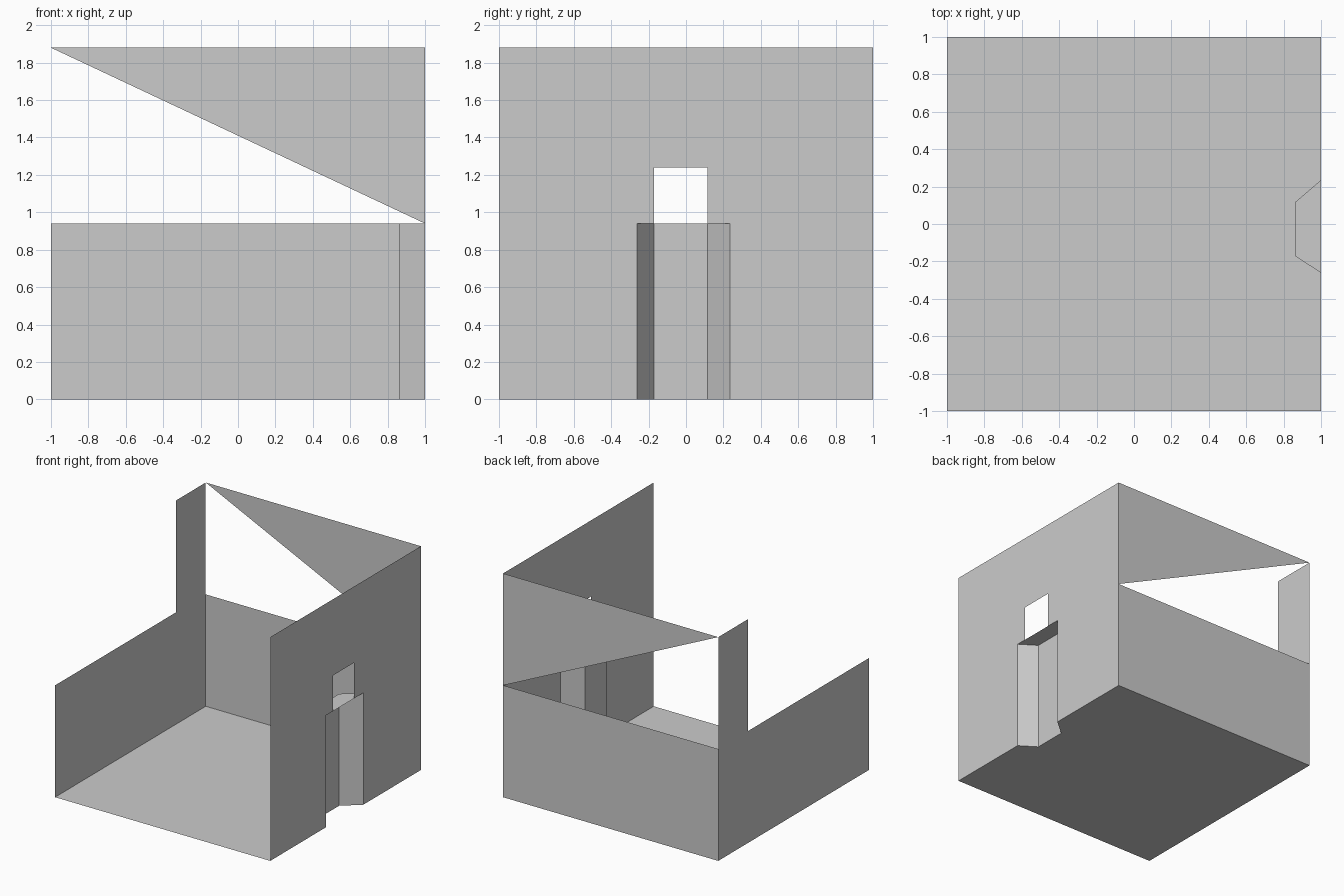
import bpy

if "Cube" in bpy.data.objects:
    bpy.data.objects.remove(bpy.data.objects["Cube"])

H, M = 1.88, 0.94          # full and half wall heights
D = 0.86                   # depth position of the recess back
A, B = -0.262, 0.235       # outer recess edges (y)
C, E = -0.17, 0.115        # inner recess edges (y)


def sheet(name, *outlines):
    """Thin object made of one flat face per outline."""
    verts, faces = [], []
    for o in outlines:
        faces.append(list(range(len(verts), len(verts) + len(o))))
        verts += o
    me = bpy.data.meshes.new(name)
    me.from_pydata(verts, [], faces)
    ob = bpy.data.objects.new(name, me)
    bpy.context.collection.objects.link(ob)
    return ob


def on_x(x, pts):
    return [(x, y, z) for y, z in pts]


def on_y(y, pts):
    return [(x, y, z) for x, z in pts]


# Floor, notched where the recess cuts in
sheet("floor", [(-1, -1, 0), (1, -1, 0), (1, A, 0), (D, C, 0),
                (D, E, 0), (1, B, 0), (1, 1, 0), (-1, 1, 0)])

# Right wall with recess opening and window above it
sheet("right_wall", on_x(1, [(-1, 0), (A, 0), (A, M), (C, M), (C, 1.24), (E, 1.24),
                             (E, M), (B, M), (B, 0), (1, 0), (1, H), (-1, H)]))

# Left wall: low, with a tall strip at the back corner
sheet("left_wall", on_x(-1, [(1, 0), (1, H), (0.605, H), (0.605, M), (-1, M), (-1, 0)]))

# Back wall: low panel and hanging triangle
sheet("back_wall", on_y(1, [(1, 0), (1, M), (-1, M), (-1, 0)]))
sheet("back_gable", on_y(1, [(1, M), (1, H), (-1, H)]))

# Angled recess sides, back and cap
plan = [(1, A), (D, C), (D, E), (1, B)]
panels = [[(*p, 0), (*q, 0), (*q, M), (*p, M)] for p, q in zip(plan, plan[1:])]
sheet("recess", *panels, [(*p, M) for p in reversed(plan)])
